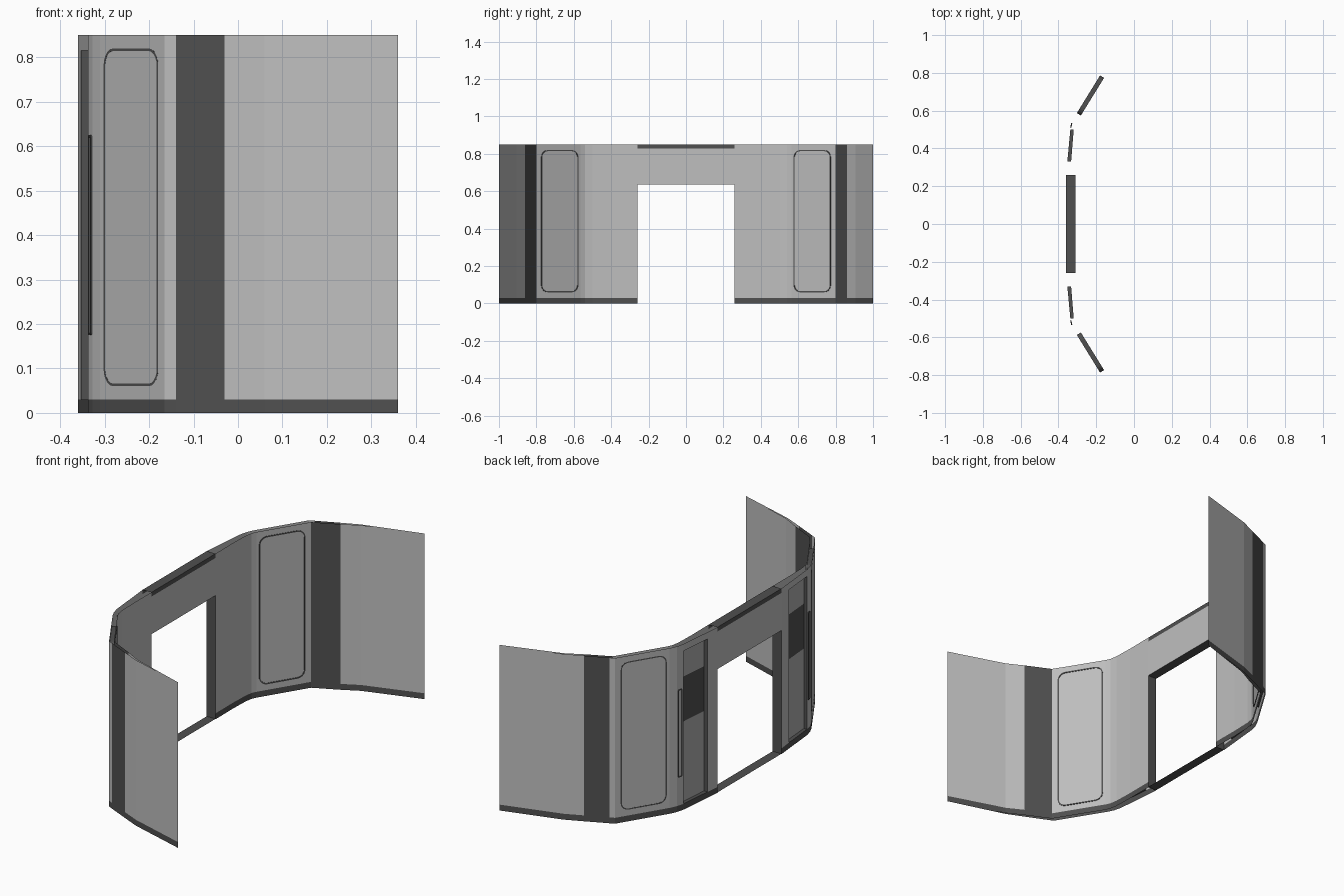
import bpy, bmesh, math
from mathutils import Vector

if "Cube" in bpy.data.objects:
    bpy.data.objects.remove(bpy.data.objects["Cube"])


def material(name, v):
    m = bpy.data.materials.new(name)
    m.diffuse_color = (v, v, v, 1)
    m.use_nodes = True
    m.node_tree.nodes["Principled BSDF"].inputs["Base Color"].default_value = m.diffuse_color
    return m


LIGHT, DARK, MID = 0, 1, 2
MATS = [material("light_grey", 0.52), material("dark_grey", 0.08), material("mid_grey", 0.42)]
TOP, SKIRT, DOOR_TOP, PANEL_TOP, TRIM = 0.85, 0.03, 0.635, 0.815, 0.828


def finish(name, bm):
    """Turn a half-model bmesh into an object mirrored across y = 0."""
    me = bpy.data.meshes.new(name)
    bm.to_mesh(me)
    bm.free()
    ob = bpy.data.objects.new(name, me)
    bpy.context.collection.objects.link(ob)
    for m in MATS:
        me.materials.append(m)
    mod = ob.modifiers.new("mirror", 'MIRROR')
    mod.use_axis = (False, True, False)
    mod.merge_threshold = 0.0005
    return ob


def wall(name, path, levels, rule, outward):
    """Sheet that follows a plan path; rule gives a colour or None for a hole."""
    bm = bmesh.new()
    grid = [[bm.verts.new((x, y, z)) for z in levels] for x, y in path]
    for i in range(len(path) - 1):
        for j in range(len(levels) - 1):
            y = (path[i][1] + path[i + 1][1]) / 2
            z = (levels[j] + levels[j + 1]) / 2
            colour = rule(y, z)
            if colour is None:
                continue
            q = [grid[i][j], grid[i + 1][j], grid[i + 1][j + 1], grid[i][j + 1]]
            bm.faces.new(q[::-1] if outward else q).material_index = colour
    bmesh.ops.delete(bm, geom=[v for v in bm.verts if not v.link_faces], context='VERTS')
    return finish(name, bm)


def wall_rule(has_panel, stripe):
    def rule(y, z):
        if y < 0.26 and z < DOOR_TOP:
            return None
        if has_panel and 0.33 < y < 0.5 and SKIRT < z < PANEL_TOP:
            return None
        if z < SKIRT or stripe[0] < y < stripe[1] or (y < 0.26 and z > TRIM):
            return DARK
        return LIGHT
    return rule


def quads(name, items):
    bm = bmesh.new()
    for colour, pts in items:
        bm.faces.new([bm.verts.new(p) for p in pts]).material_index = colour
    return finish(name, bm)


def rounded(w, h, r, n=5):
    """Outline of a rounded rectangle, half sizes w and h."""
    out = []
    for k, (sx, sy) in enumerate(((1, 1), (-1, 1), (-1, -1), (1, -1))):
        for a in range(n + 1):
            t = math.radians(90 * k + 90 * a / n)
            out.append((sx * (w - r) + r * math.cos(t), sy * (h - r) + r * math.sin(t)))
    return out


def ring(name, centre, along, w, h, r, width, depth):
    """Dark rounded frame passing through the wall."""
    d = Vector((along[0], along[1], 0)).normalized()
    n = Vector((d.y, -d.x, 0))
    c, up = Vector(centre), Vector((0, 0, 1))
    bm = bmesh.new()
    loops = []
    for inset, side in ((0, -1), (0, 1), (width, 1), (width, -1)):
        outline = rounded(w - inset, h - inset, max(r - inset, 0.001))
        loops.append([bm.verts.new(c + d * u + up * v + n * side * depth / 2) for u, v in outline])
    m = len(loops[0])
    for k in range(4):
        a, b = loops[k], loops[(k + 1) % 4]
        for i in range(m):
            bm.faces.new((a[i], a[(i + 1) % m], b[(i + 1) % m], b[i])).material_index = DARK
    bmesh.ops.recalc_face_normals(bm, faces=bm.faces)
    return finish(name, bm)


# Outer and inner skins, open along the top
levels = [0, SKIRT, DOOR_TOP, PANEL_TOP, TRIM, TOP]
outer = [(-0.36, 0), (-0.36, 0.26), (-0.353, 0.33), (-0.337, 0.5), (-0.327, 0.54), (-0.31, 0.575),
         (-0.165, 0.81), (-0.14, 0.822), (-0.03, 0.872), (0.06, 0.912), (0.36, 1.0)]
inner = [(-0.31, 0), (-0.31, 0.26), (-0.311, 0.4), (-0.308, 0.5), (-0.302, 0.54), (-0.29, 0.565),
         (-0.145, 0.8), (-0.02, 0.86), (0.065, 0.905), (0.36, 1.0)]
wall("outer_wall", outer, levels, wall_rule(True, (0.822, 0.872)), True)
wall("inner_wall", inner, levels, wall_rule(False, (0.8, 0.86)), False)

# Doorway lining: jamb, head, sill and cap
xo, xi, y = -0.36, -0.31, 0.26
quads("door_frame", [
    (DARK, [(xo, y, 0), (xo, y, DOOR_TOP), (xi, y, DOOR_TOP), (xi, y, 0)]),
    (DARK, [(xo, 0, DOOR_TOP), (xo, y, DOOR_TOP), (xi, y, DOOR_TOP), (xi, 0, DOOR_TOP)]),
    (DARK, [(xo, 0, 0.002), (xi, 0, 0.002), (xi, y, 0.002), (xo, y, 0.002)]),
    (DARK, [(xo, 0, TOP), (xi, 0, TOP), (xi, y, TOP), (xo, y, TOP)]),
])

# Recessed side panel with dark reveals and a dark upper pane
a, b = (-0.353, 0.33), (-0.337, 0.5)
ra, rb = (a[0] + 0.02, a[1]), (b[0] + 0.018, b[1])
panel = []
for z0, z1, colour in ((SKIRT, 0.44, MID), (0.44, 0.67, DARK), (0.67, PANEL_TOP, MID)):
    panel.append((colour, [(*rb, z0), (*ra, z0), (*ra, z1), (*rb, z1)]))
z0, z1 = SKIRT, PANEL_TOP
panel += [
    (DARK, [(*a, z0), (*a, z1), (*ra, z1), (*ra, z0)]),
    (DARK, [(*b, z0), (*rb, z0), (*rb, z1), (*b, z1)]),
    (DARK, [(*a, z0), (*ra, z0), (*rb, z0), (*b, z0)]),
    (DARK, [(*a, z1), (*ra, z1), (*rb, z1), (*b, z1)]),
]
quads("side_panel", panel)

# Tall rounded window outline and the narrow handle slot
ring("window_frame", (-0.2305, 0.6805, 0.44), (0.145, 0.235), 0.117, 0.38, 0.04, 0.006, 0.025)
ring("handle_slot", (-0.332, 0.522, 0.4), (0.01, 0.04), 0.012, 0.225, 0.006, 0.004, 0.006)
